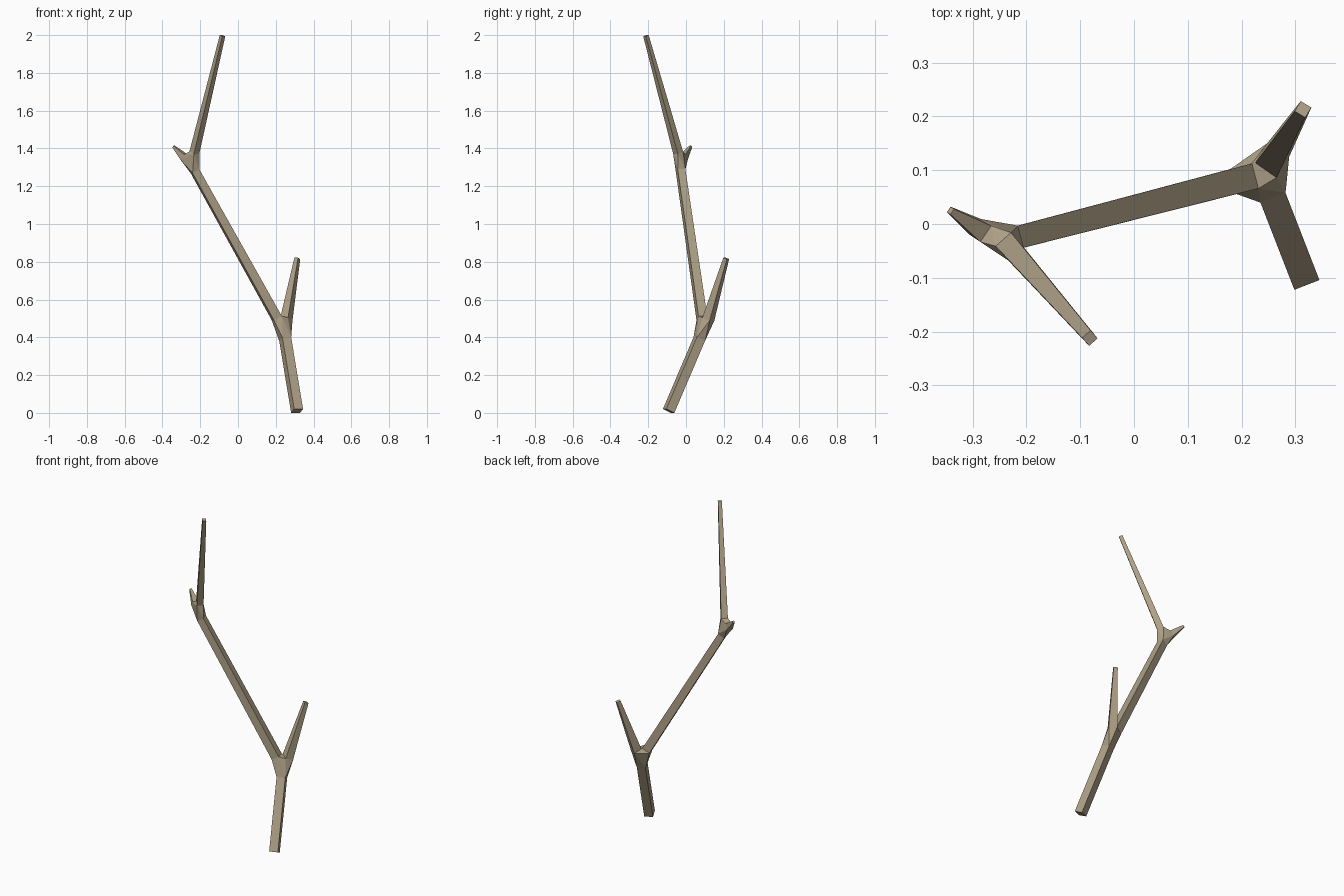
import bpy, bmesh
from mathutils import Vector

if "Cube" in bpy.data.objects:
    bpy.data.objects.remove(bpy.data.objects["Cube"])

bm = bmesh.new()
UP = Vector((0, 0, 1))


def ring(center, direction, half):
    """Square cross-section across the limb, one axis kept level."""
    u = direction.cross(UP).normalized() * half
    v = direction.cross(u).normalized() * half
    return [bm.verts.new(center + u * a + v * b)
            for a, b in ((1, 1), (-1, 1), (-1, -1), (1, -1))]


def limb(start, end, r0, r1, cap_start=False, cap_end=False):
    """Tapered four-sided limb; returns its end rings."""
    start, end = Vector(start), Vector(end)
    d = (end - start).normalized()
    a, b = ring(start, d, r0), ring(end, d, r1)
    for i in range(4):
        j = (i + 1) % 4
        bm.faces.new((a[i], a[j], b[j], b[i]))
    if cap_start:
        bm.faces.new(a)
    if cap_end:
        bm.faces.new(b)
    return a, b


def fork(*rings):
    """Joint skin wrapped round the rings, open where limbs attach."""
    verts = [v for r in rings for v in r]
    old = set(bm.faces)
    bmesh.ops.convex_hull(bm, input=verts)
    inner = [f for f in bm.faces if f not in old
             and any(all(v in r for v in f.verts) for r in rings)]
    bmesh.ops.delete(bm, geom=inner, context='FACES_ONLY')


# Limbs: stem, long middle length, and three tapering ends
_, stem_top = limb((0.313, -0.092, 0.010), (0.250, 0.070, 0.390), 0.025, 0.025, cap_start=True)
mid_low, mid_top = limb((0.205, 0.084, 0.502), (-0.228, -0.028, 1.280), 0.024, 0.021)
side_low, _ = limb((0.256, 0.118, 0.496), (0.314, 0.213, 0.818), 0.024, 0.0115, cap_end=True)
tip_low, _ = limb((-0.231, -0.042, 1.378), (-0.082, -0.212, 1.997), 0.019, 0.0105, cap_end=True)
twig_low, _ = limb((-0.285, -0.012, 1.354), (-0.341, 0.025, 1.410), 0.018, 0.006, cap_end=True)

# Forks
fork(stem_top, mid_low, side_low)
fork(mid_top, tip_low, twig_low)

bmesh.ops.recalc_face_normals(bm, faces=bm.faces)
mesh = bpy.data.meshes.new("branch")
bm.to_mesh(mesh)
bm.free()
branch = bpy.data.objects.new("branch", mesh)
bpy.context.collection.objects.link(branch)

# Bark colour
bark = bpy.data.materials.new("bark")
bark.diffuse_color = (0.42, 0.35, 0.24, 1)
bark.use_nodes = True
bark.node_tree.nodes["Principled BSDF"].inputs["Base Color"].default_value = bark.diffuse_color
mesh.materials.append(bark)
